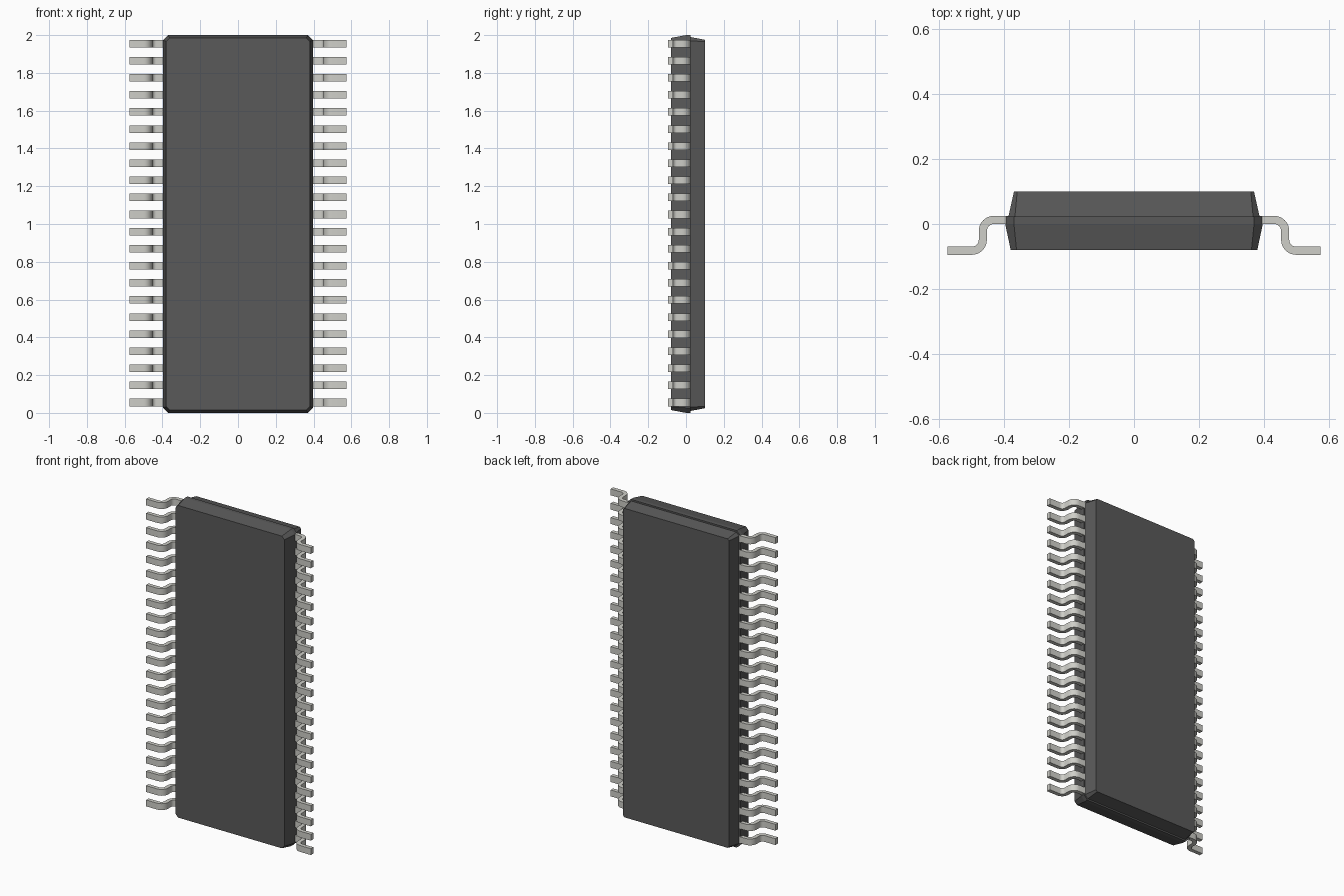
import bpy, bmesh, math
from mathutils import Vector

if "Cube" in bpy.data.objects:
    bpy.data.objects.remove(bpy.data.objects["Cube"])

def material(name, rgb):
    m = bpy.data.materials.new(name)
    m.diffuse_color = (*rgb, 1)
    m.use_nodes = True
    m.node_tree.nodes["Principled BSDF"].inputs["Base Color"].default_value = m.diffuse_color
    return m

dark = material("dark_plastic", (0.1, 0.1, 0.1))
metal = material("tinned_metal", (0.62, 0.62, 0.58))

def finish(bm, name, mat):
    bmesh.ops.recalc_face_normals(bm, faces=bm.faces)
    me = bpy.data.meshes.new(name)
    bm.to_mesh(me)
    bm.free()
    me.materials.append(mat)
    ob = bpy.data.objects.new(name, me)
    bpy.context.collection.objects.link(ob)
    return ob

def activate(ob):
    bpy.ops.object.select_all(action='DESELECT')
    ob.select_set(True)
    bpy.context.view_layer.objects.active = ob

# Body: chamfered rectangles lofted along y, with a small step at the parting line
def ring(bm, y, hx, hz, c):
    pts = [(hx, hz - c), (hx - c, hz), (c - hx, hz), (-hx, hz - c),
           (-hx, c - hz), (c - hx, -hz), (hx - c, -hz), (hx, c - hz)]
    return [bm.verts.new((x, y, 1 + z)) for x, z in pts]

bm = bmesh.new()
sections = [(-0.08, 0.38, 0.985, 0.018), (0.0, 0.397, 1.0, 0.027), (0.023, 0.397, 1.0, 0.027),
            (0.023, 0.387, 0.99, 0.02), (0.1, 0.37, 0.975, 0.01)]
rings = [ring(bm, *s) for s in sections]
for a, b in zip(rings, rings[1:]):
    for i in range(8):
        j = (i + 1) % 8
        bm.faces.new((a[i], a[j], b[j], b[i]))
bm.faces.new(rings[0])
bm.faces.new(rings[-1])
body = finish(bm, "body", dark)

# Pin-one marker: shallow round recess with a light floor
def disc(name, y0, y1, r):
    bm = bmesh.new()
    bmesh.ops.create_cone(bm, cap_ends=True, segments=32, radius1=r, radius2=r, depth=y1 - y0)
    for v in bm.verts:
        x, y, z = v.co
        v.co = Vector((0.24 + x, (y0 + y1) / 2 + z, 1.845 + y))
    return finish(bm, name, metal)

cutter = disc("marker_cutter", 0.085, 0.12, 0.045)
cutter.hide_render = True
cut = body.modifiers.new("marker_recess", 'BOOLEAN')
cut.object = cutter
cut.solver = 'EXACT'
activate(body)
bpy.ops.object.modifier_apply(modifier=cut.name)
bpy.data.objects.remove(cutter)
disc("marker_floor", 0.083, 0.087, 0.045)

# Leads: gull-wing profile swept around two bends, arrayed up and mirrored
HALF_T, R, WIDTH, COUNT, PITCH = 0.0125, 0.034, 0.04, 22, 1.9 / 21
path = [((0.385, 0.0125), (0, 1))]
for k in range(9):
    a = math.radians(90 - k * 90 / 8)
    d = (math.cos(a), math.sin(a))
    path.append(((0.432 + R * d[0], -0.0215 + R * d[1]), d))
for k in range(9):
    a = math.radians(180 + k * 90 / 8)
    d = (math.cos(a), math.sin(a))
    path.append(((0.5 + R * d[0], -0.0485 + R * d[1]), (-d[0], -d[1])))
path.append(((0.575, -0.0825), (0, 1)))

bm = bmesh.new()
rows = []
for (x, y), (nx, ny) in path:
    rows.append([bm.verts.new((x + s * HALF_T * nx, y + s * HALF_T * ny, 0.055 + w * WIDTH / 2))
                 for s, w in ((-1, -1), (1, -1), (1, 1), (-1, 1))])
for a, b in zip(rows, rows[1:]):
    for i in range(4):
        j = (i + 1) % 4
        bm.faces.new((a[i], a[j], b[j], b[i]))
bm.faces.new(rows[0])
bm.faces.new(rows[-1])
leads = finish(bm, "leads", metal)
activate(leads)
bpy.ops.object.shade_smooth_by_angle(angle=math.radians(30))
arr = leads.modifiers.new("row", 'ARRAY')
arr.count = COUNT
arr.use_relative_offset = False
arr.use_constant_offset = True
arr.constant_offset_displace = (0, 0, PITCH)
leads.modifiers.new("other_side", 'MIRROR').use_axis = (True, False, False)
